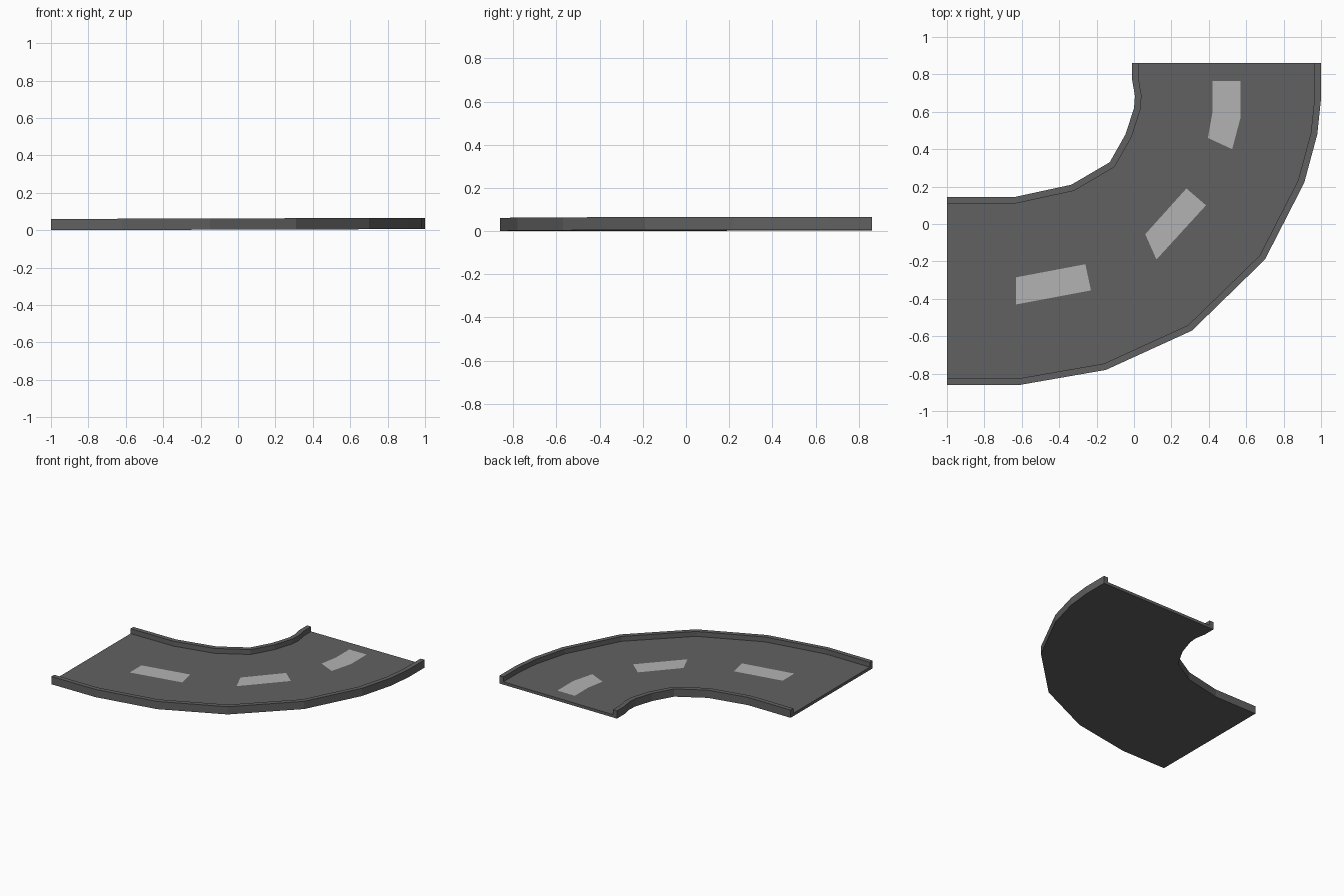
import bpy, bmesh
from mathutils import Vector

if "Cube" in bpy.data.objects:
    bpy.data.objects.remove(bpy.data.objects["Cube"])

# Plan-view edges of the bend, station by station
OUTER = [(-1, -.862), (-.62, -.862), (-.15, -.78), (.31, -.57), (.70, -.19),
         (.91, .22), (.98, .48), (1, .67), (1, .862)]
INNER = [(-1, .145), (-.635, .145), (-.335, .21), (-.13, .33), (-.045, .48),
         (0, .62), (.005, .685), (-.01, .77), (-.01, .862)]
CURB_W, CURB_H, ROAD_H = .035, .06, .022


def tilt(x):
    return .003 * (x + 1)


def material(name, v):
    m = bpy.data.materials.new(name)
    m.diffuse_color = (v, v, v, 1)
    m.use_nodes = True
    m.node_tree.nodes["Principled BSDF"].inputs["Base Color"].default_value = m.diffuse_color
    return m


def inset(path, dist):
    """Offset a path sideways (left is positive) with mitred corners."""
    pts = [Vector(p) for p in path]
    result = []
    for i, p in enumerate(pts):
        normals = []
        for a, b in ((i - 1, i), (i, i + 1)):
            if a >= 0 and b < len(pts):
                d = (pts[b] - pts[a]).normalized()
                normals.append(Vector((-d.y, d.x)))
        if i in (0, len(pts) - 1):
            n = Vector((0, 1)) if i == 0 else Vector((-1, 0))
        else:
            n = (normals[0] + normals[1]).normalized()
        result.append(p + n * dist / n.dot(normals[0]))
    return result


def finish(bm, name, mat):
    bmesh.ops.recalc_face_normals(bm, faces=bm.faces)
    me = bpy.data.meshes.new(name)
    bm.to_mesh(me)
    bm.free()
    me.materials.append(mat)
    ob = bpy.data.objects.new(name, me)
    bpy.context.collection.objects.link(ob)
    return ob


# Road bed with raised curbs, swept through the stations
o_in, i_in = inset(OUTER, CURB_W), inset(INNER, -CURB_W)
bm = bmesh.new()
rings = []
for o, oc, ic, i in zip(OUTER, o_in, i_in, INNER):
    section = [(o, 0), (o, CURB_H), (oc, CURB_H), (oc, ROAD_H),
               (ic, ROAD_H), (ic, CURB_H), (i, CURB_H), (i, 0)]
    rings.append([bm.verts.new((p[0], p[1], z + tilt(p[0]))) for p, z in section])
for a, b in zip(rings, rings[1:]):
    for k in range(8):
        n = (k + 1) % 8
        bm.faces.new((a[k], a[n], b[n], b[k]))
bm.faces.new(rings[0])
bm.faces.new(rings[-1])
finish(bm, "curved_road", material("asphalt", .12))

# Dashed lane markings lying just above the road
paint = material("paint", .45)
DASHES = [
    [(-.63, -.43), (-.23, -.355), (-.26, -.215), (-.63, -.285)],
    [(.06, -.055), (.12, -.19), (.385, .10), (.28, .19)],
    [(.42, .765), (.42, .60), (.395, .46), (.525, .40), (.57, .57), (.57, .765)],
]
for n, dash in enumerate(DASHES):
    bm = bmesh.new()
    face = bm.faces.new([bm.verts.new((x, y, ROAD_H + .002 + tilt(x))) for x, y in dash])
    ob = finish(bm, f"lane_dash_{n + 1}", paint)
    if ob.data.polygons[0].normal.z < 0:
        ob.data.flip_normals()
